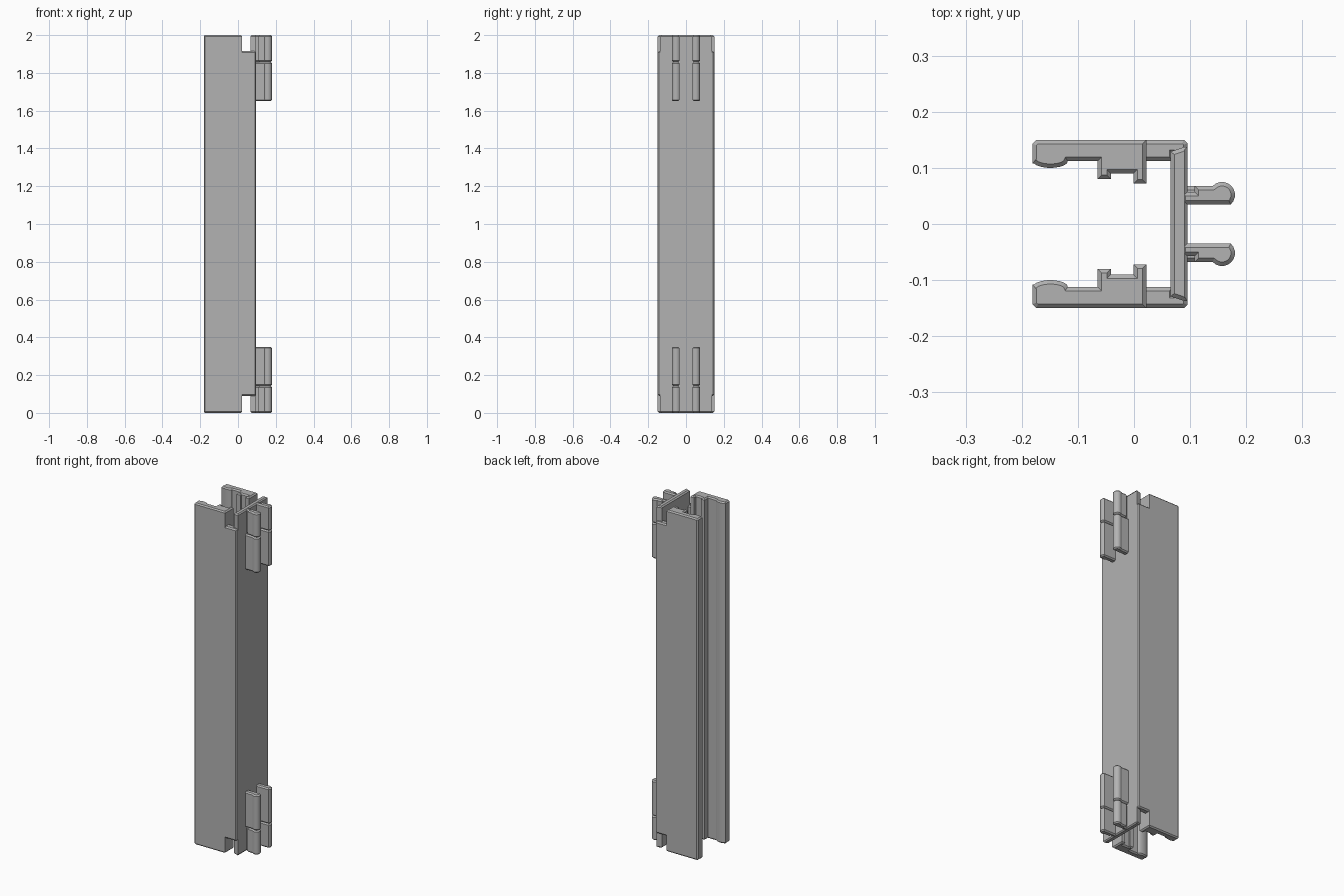
import bpy, bmesh
from math import sin, cos, radians

cube = bpy.data.objects.get("Cube")
if cube:
    bpy.data.objects.remove(cube)

grey = bpy.data.materials.new("plain grey")
grey.use_nodes = True
COLOUR = (0.45, 0.45, 0.45, 1)
grey.diffuse_color = COLOUR
grey.node_tree.nodes["Principled BSDF"].inputs["Base Color"].default_value = COLOUR

MID = 1.0  # half height, used as the mirror plane


def prism(name, profile, z0, z1, mirror=(False, False, False), chamfer=0.007):
    """Extrude an xy profile, chamfer the rims of both ends, mirror about mid height."""
    bm = bmesh.new()
    base = bm.faces.new([bm.verts.new((x, y, z0 - MID)) for x, y in profile])
    ext = bmesh.ops.extrude_face_region(bm, geom=[base], use_keep_orig=True)
    top = [v for v in ext["geom"] if isinstance(v, bmesh.types.BMVert)]
    bmesh.ops.translate(bm, verts=top, vec=(0, 0, z1 - z0))
    bmesh.ops.recalc_face_normals(bm, faces=bm.faces)
    rims = [e for e in bm.edges if abs(e.verts[0].co.z - e.verts[1].co.z) < 1e-5]
    bmesh.ops.bevel(bm, geom=rims, offset=chamfer, segments=1,
                    affect='EDGES', profile=0.5)
    bmesh.ops.recalc_face_normals(bm, faces=bm.faces)
    mesh = bpy.data.meshes.new(name)
    bm.to_mesh(mesh)
    bm.free()
    mesh.materials.append(grey)
    obj = bpy.data.objects.new(name, mesh)
    obj.location.z = MID
    bpy.context.collection.objects.link(obj)
    bpy.ops.object.select_all(action='DESELECT')
    obj.select_set(True)
    bpy.context.view_layer.objects.active = obj
    bpy.ops.object.shade_smooth_by_angle(angle=radians(25))
    if any(mirror):
        mod = obj.modifiers.new("Mirror", 'MIRROR')
        mod.use_axis = mirror
        mod.use_mirror_merge = False
    return obj


def arc(cx, cy, rx, ry, start, end, steps):
    angles = [radians(start + (end - start) * i / steps) for i in range(steps + 1)]
    return [(cx + rx * cos(a), cy + ry * sin(a)) for a in angles]


# Full-height side walls with a swollen lip and two inner ribs
wall = [(0.022, 0.15), (-0.174, 0.15), (-0.181, 0.143), (-0.181, 0.108)]
wall += arc(-0.149, 0.112, 0.031, 0.012, 200, 360, 8)
wall += [(-0.065, 0.112), (-0.065, 0.08), (-0.041, 0.08), (-0.041, 0.09),
         (-0.001, 0.09), (-0.001, 0.072), (0.022, 0.072)]
prism("side_walls", wall, 0, 2, (False, True, False))

# Shorter flanges joining the walls to the web, leaving notches at both ends
flange = [(0.01, 0.15), (0.089, 0.15), (0.095, 0.144), (0.095, 0.125),
          (0.07, 0.125), (0.07, 0.112), (0.01, 0.112)]
prism("side_flanges", flange, 0.09, 1.915, (False, True, False))

# Full-height web across the model
web = [(0.065, -0.129), (0.089, -0.137), (0.095, -0.137),
       (0.095, 0.137), (0.089, 0.137), (0.065, 0.129)]
prism("web", web, 0, 2)

# Round-tipped clip prongs, in two lengths, at both ends and both sides
tip = [(0.085, 0.035)] + arc(0.157, 0.052, 0.023, 0.023, -48, 136, 10)
inner_prong = tip + [(0.085, 0.068)]
end_prong = tip + [(0.108, 0.068), (0.108, 0.057), (0.085, 0.057)]
prism("inner_clip_prongs", inner_prong, 1.65, 1.858, (False, True, True))
prism("end_clip_prongs", end_prong, 1.858, 2, (False, True, True))
